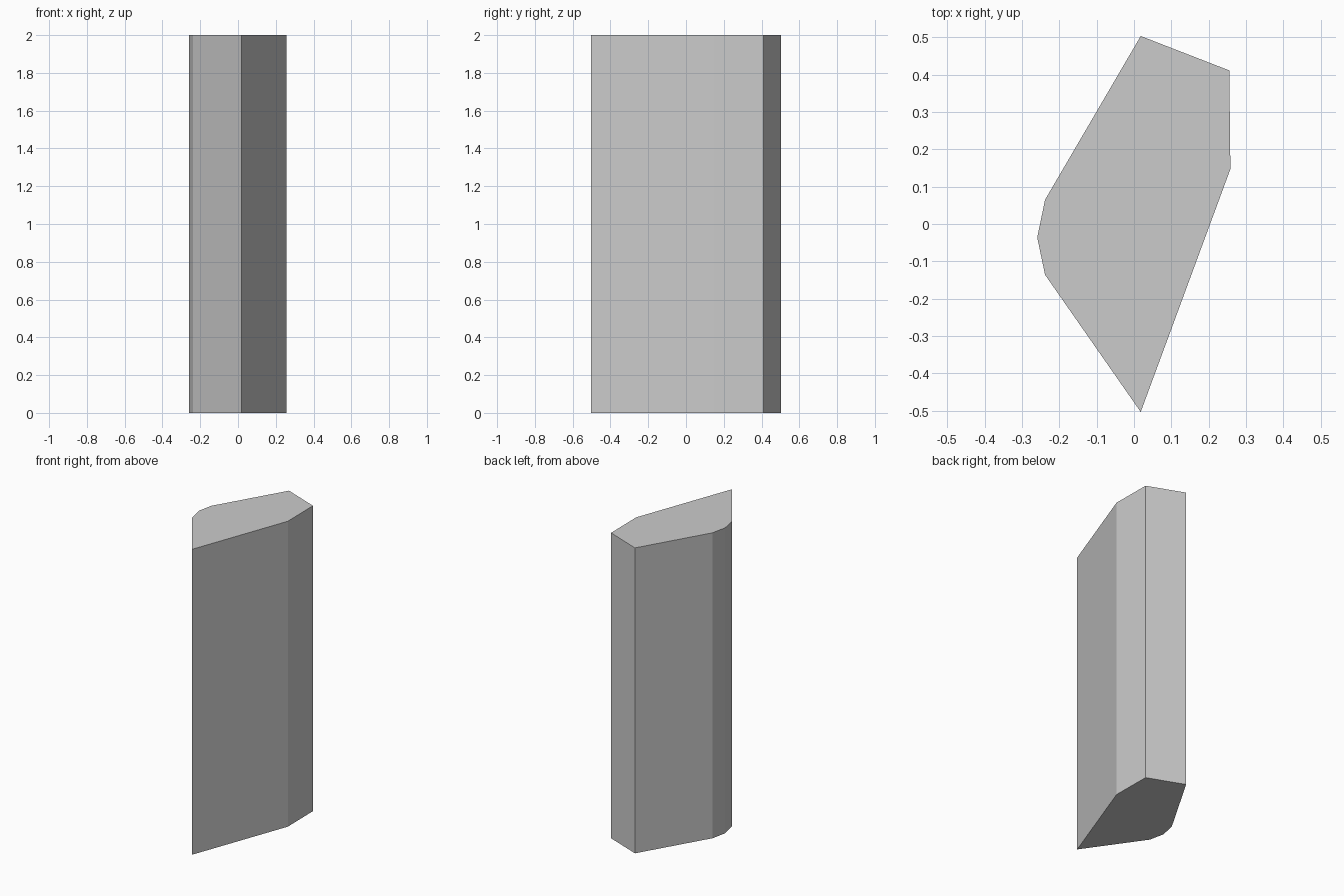
import bpy, bmesh

if "Cube" in bpy.data.objects:
    bpy.data.objects.remove(bpy.data.objects["Cube"])

# Faceted footprint, counter-clockwise seen from above
PROFILE = [(0.018, -0.503), (0.258, 0.147), (0.255, 0.411), (0.018, 0.503),
           (-0.238, 0.065), (-0.259, -0.036), (-0.238, -0.136)]
HEIGHT = 2.0

# Upright prism: footprint extruded to full height, capped at both ends
bm = bmesh.new()
base = bm.faces.new([bm.verts.new((x, y, 0)) for x, y in PROFILE])
top = bmesh.ops.extrude_face_region(bm, geom=[base], use_keep_orig=True)["geom"]
bmesh.ops.translate(bm, vec=(0, 0, HEIGHT),
                    verts=[g for g in top if isinstance(g, bmesh.types.BMVert)])
bmesh.ops.recalc_face_normals(bm, faces=bm.faces)

mesh = bpy.data.meshes.new("stone_pillar")
bm.to_mesh(mesh)
bm.free()
bpy.context.collection.objects.link(bpy.data.objects.new("stone_pillar", mesh))
